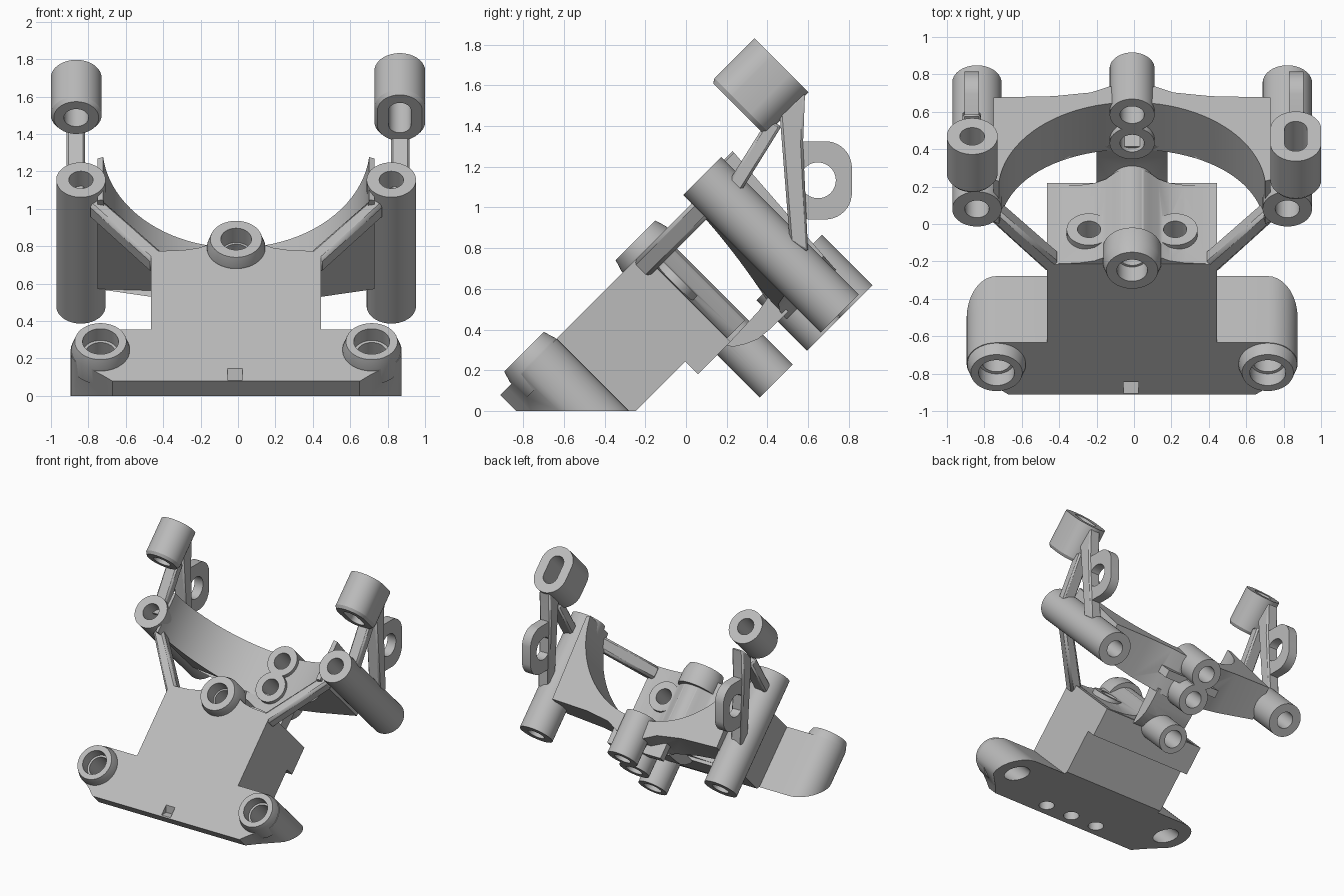
import bpy, bmesh
from math import pi, cos, sin, radians
from mathutils import Matrix

if "Cube" in bpy.data.objects:
    bpy.data.objects.remove(bpy.data.objects["Cube"])

# Tilted frame: x across, y up the slope, z out of the sloping front
TILT = Matrix.Translation((-0.01, 0, 0)) @ Matrix.Rotation(radians(45), 4, 'X')
WORLD = Matrix.Identity(4)
AXES = {'x': lambda p, q, a: (a, p, q),
        'y': lambda p, q, a: (p, a, q),
        'z': lambda p, q, a: (p, q, a)}

grey = bpy.data.materials.new("plain grey")
grey.use_nodes = True
grey.diffuse_color = (0.5, 0.5, 0.5, 1)
grey.node_tree.nodes["Principled BSDF"].inputs["Base Color"].default_value = (0.5, 0.5, 0.5, 1)


def loft(name, rings, axis, frame=TILT):
    """Solid through outlines [(points, height), ...] stacked along an axis."""
    bm = bmesh.new()
    loops = [[bm.verts.new(AXES[axis](p, q, h)) for p, q in pts] for pts, h in rings]
    for low, high in zip(loops, loops[1:]):
        for i in range(len(low)):
            j = (i + 1) % len(low)
            bm.faces.new((low[i], low[j], high[j], high[i]))
    bm.faces.new(loops[0])
    bm.faces.new(loops[-1])
    bmesh.ops.recalc_face_normals(bm, faces=bm.faces)
    bm.transform(frame)
    mesh = bpy.data.meshes.new(name)
    bm.to_mesh(mesh)
    bm.free()
    obj = bpy.data.objects.new(name, mesh)
    bpy.context.collection.objects.link(obj)
    mesh.materials.append(grey)
    return obj


def prism(name, pts, a0, a1, axis, frame=TILT):
    return loft(name, [(pts, a0), (pts, a1)], axis, frame)


def capsule(cx, cy, rx, ry, n=48):
    """Rounded outline, straight sides along the second direction."""
    pts = []
    for i in range(n):
        a = 2 * pi * (i + 0.5) / n
        pts.append((cx + rx * cos(a), cy + rx * sin(a) + (ry - rx) * (1 if a < pi else -1)))
    return pts


def disc(x, y, r):
    return capsule(x, y, r, r)


def rod(x, y, r, a0, a1, axis='z', frame=TILT):
    return prism("rod", disc(x, y, r), a0, a1, axis, frame)


def box(x0, x1, y0, y1, z0, z1, frame=TILT):
    return prism("box", [(x0, y0), (x1, y0), (x1, y1), (x0, y1)], z0, z1, 'z', frame)


def combine(obj, others, operation):
    """Apply booleans one by one and remove the helper solids."""
    for other in others:
        mod = obj.modifiers.new("cut", 'BOOLEAN')
        mod.operation, mod.solver, mod.object = operation, 'EXACT', other
        bpy.context.view_layer.objects.active = obj
        bpy.ops.object.modifier_apply(modifier=mod.name)
        bpy.data.objects.remove(other)
    return obj


def collar(x, y):
    return loft("collar", [(disc(x, y, 0.156), 0.6), (disc(x, y, 0.156), 0.71),
                           (disc(x, y, 0.138), 0.768)], 'z')


def mirrored(half):
    return half + [(-p, q) for p, q in reversed(half)]


# Main block with a crown that fillets into the pipe
FRONT, BOSS_X, BOSS_Y, PIPE_Y = 0.70, 0.725, -0.357, 0.417
body = prism("main_block", [(-0.59, FRONT), (0.395, FRONT), (0.395, 0.085), (0.17, 0.085),
                            (0.17, 0.175), (-0.4, 0.175)], -0.455, 0.455, 'x')
crown = prism("crown", mirrored([(0.4, 0.35), (0.4, 0.397), (0.28, 0.404), (0.2, 0.42),
                                 (0.14, 0.45), (0.09, 0.5), (0.06, 0.52)]), 0.11, FRONT - 0.002, 'z')

# Wide base with rounded wings
half = [(0.66, -0.59), (0.72, -0.54), (0.86, -0.44)]
half += [(BOSS_X + 0.16 * cos(radians(a)), BOSS_Y + 0.16 * sin(radians(a))) for a in range(-20, 91, 10)]
base = prism("base", mirrored(half), -0.1, FRONT, 'z')

# Bosses, long pipe, screw seats and the thin rear web
web = prism("web", [(0.37, 0.087), (0.385, 0.06), (0.44, 0.025), (0.5, 0), (0.58, -0.008),
                    (0.70, -0.01), (0.70, 0.115), (0.6, 0.095)], -0.19, 0.19, 'x')
adds = [base, crown, collar(0, PIPE_Y), rod(0, PIPE_Y, 0.115, -0.21, 0.65), web]
cuts = [box(-2, 2, -2, 2, -1, 0, WORLD),
        box(-0.055, 0.025, -1.2, -0.845, 0.085, 0.3, WORLD),
        rod(0, PIPE_Y, 0.07, -0.4, 1), rod(0, PIPE_Y, 0.082, 0.66, 1)]
for side in (-1, 1):
    adds += [collar(side * BOSS_X, BOSS_Y), rod(side * 0.23, 0.48, 0.12, 0.35, 0.44, 'y')]
    cuts += [rod(side * BOSS_X, BOSS_Y, 0.08, -0.4, 1), rod(side * BOSS_X, BOSS_Y, 0.096, 0.68, 1),
             rod(side * 0.23, 0.48, 0.062, 0.15, 0.6, 'y')]
for x in (-0.24, 0, 0.24):
    cuts.append(rod(x, -0.73, 0.058, -0.1, 0.1, 'z', WORLD))
combine(body, adds, 'UNION')
combine(body, cuts, 'DIFFERENCE')

# Curved cradle: round hollow in front, shallow fairing behind, rising ends
R, MID = 0.715, 0.815
arc = [(R * sin(radians(a)), MID - R * cos(radians(a))) for a in range(-84, 85, 4)]
rear = [(0.74, 0.73), (0.74, 0.06), (0.42, 0.05), (0.22, 0.02), (0.12, -0.03)]
cradle = prism("cradle", arc + mirrored(rear), 0.665, 1.02, 'y')
back = TILT.inverted()
for v in cradle.data.vertices:
    p = back @ v.co
    p.y += 0.15 * p.x ** 2 if p.y < 0.8 else 0.07 * (p.z - 0.1)
    v.co = TILT @ p
BOSSES = (0.75, 0.965)
combine(cradle, [rod(0, y, 0.12, -0.212, 0.14) for y in BOSSES]
        + [box(-0.06, 0.06, 0.76, 0.95, -0.205, 0.12), box(-0.24, 0.24, 0.81, 0.87, -0.1, 0.08)], 'UNION')
combine(cradle, [rod(0, y, 0.065, -0.5, 0.5) for y in BOSSES], 'DIFFERENCE')

for side, label in ((-1, "right"), (1, "left")):
    # Side tubes and the braces from the block
    tube = rod(side * 0.83, 0.873, 0.132, -0.195, 0.76)
    tube.name = label + "_tube"
    combine(tube, [rod(side * 0.83, 0.873, 0.065, -1, 1)], 'DIFFERENCE')
    brace = prism(label + "_brace", [(side * x, y) for x, y in
                                     ((0.39, 0.39), (0.45, 0.32), (0.79, 0.755), (0.73, 0.81))],
                  0.595, FRONT, 'z')
    bevel = brace.modifiers.new("bevel", 'BEVEL')
    bevel.width, bevel.segments = 0.018, 1

    # Upper sleeve, round on one side and slotted on the other
    cx, cz = side * 0.865 + 0.01, 0.87
    ry, hx, hy = (0.188, 0.06, 0.113) if side > 0 else (0.137, 0.066, 0.066)
    sleeve = loft(label + "_sleeve", [(capsule(cx, cz, 0.12, ry - 0.015), 1.232),
                                      (capsule(cx, cz, 0.136, ry), 1.255),
                                      (capsule(cx, cz, 0.136, ry), 1.533)], 'y')
    combine(sleeve, [prism("slot", capsule(cx, cz, hx, hy), 1, 2, 'y')], 'DIFFERENCE')

    # Sleeve supports
    x = side * 0.868
    for name, pts in (("front_support", [(0.18, 1.08), (0.265, 1.07), (0.47, 1.40), (0.40, 1.43)]),
                      ("rear_support", [(0.46, 1.46), (0.585, 1.565), (0.575, 1.31),
                                        (0.60, 0.78), (0.51, 0.83)])):
        part = prism(label + "_" + name, pts, x - 0.05, x + 0.05, 'x', WORLD)
        bevel = part.modifiers.new("bevel", 'BEVEL')
        bevel.width, bevel.segments = 0.012, 1

    # Rear eyelet loop
    bend = [(0.685 + 0.13 * cos(radians(a)), 1.133 + 0.13 * sin(radians(a)) + (0.062 if a > 0 else -0.062))
            for a in range(-85, 86, 10)]
    loop_pts = [(0.55, 0.942)] + bend + [(0.55, 1.325)]
    loop = prism(label + "_eyelet", loop_pts, x - 0.038, x + 0.038, 'x', WORLD)
    combine(loop, [rod(0.648, 1.133, 0.088, -2, 2, 'x', WORLD)], 'DIFFERENCE')

# Smooth round walls, crisp edges
bpy.ops.object.select_all(action='DESELECT')
for obj in bpy.context.collection.objects:
    if obj.type == 'MESH':
        obj.select_set(True)
        bpy.context.view_layer.objects.active = obj
bpy.ops.object.shade_smooth_by_angle(angle=radians(30))
